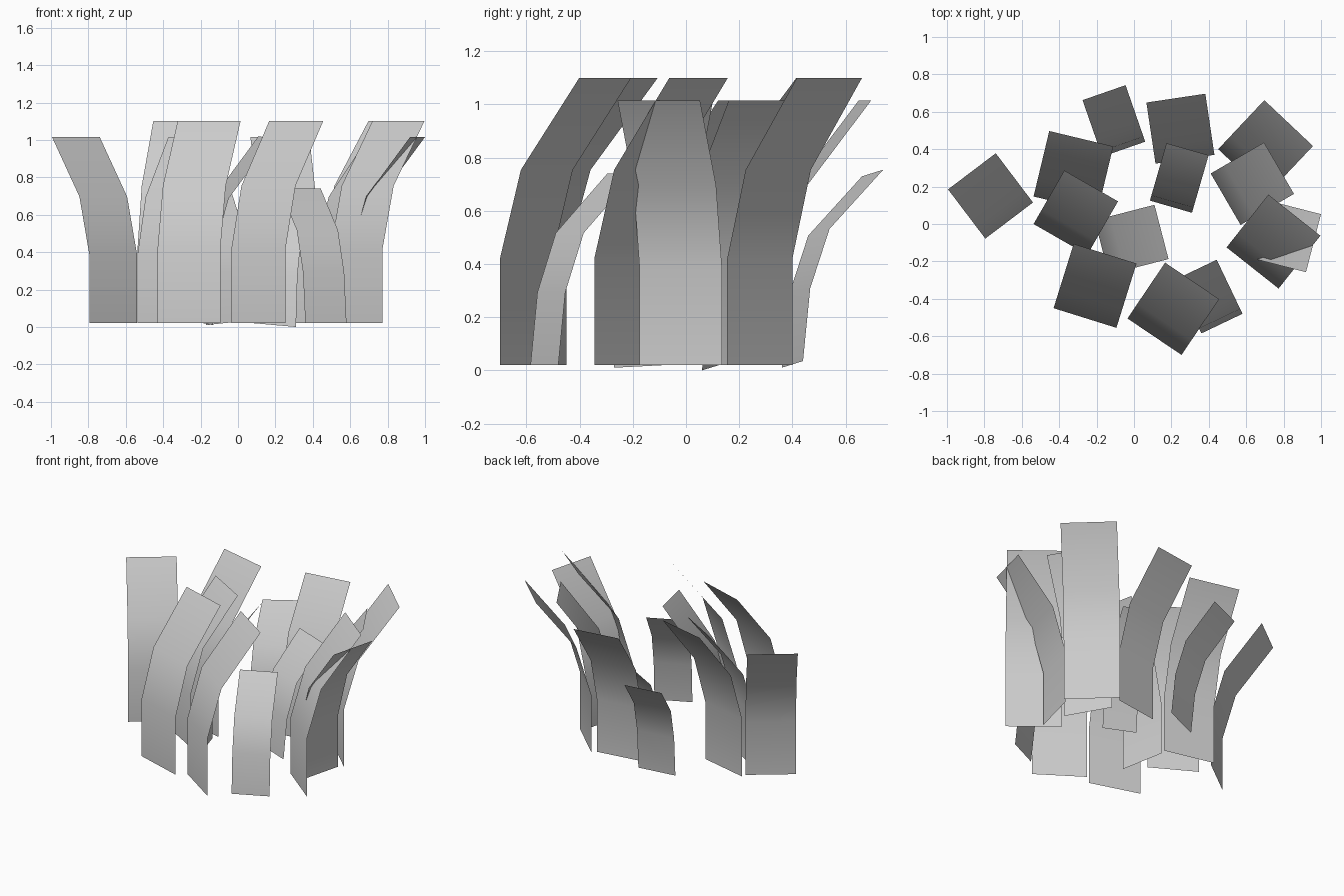
import bpy
import bmesh
from mathutils import Vector

cube = bpy.data.objects.get("Cube")
if cube:
    bpy.data.objects.remove(cube, do_unlink=True)

# One plain grey for every blade
grey = bpy.data.materials.new("plain_grey")
grey.use_nodes = True
colour = (0.6, 0.6, 0.6, 1)
grey.diffuse_color = colour
grey.node_tree.nodes["Principled BSDF"].inputs["Base Color"].default_value = colour

# Blade bend: share of the height against share of the lean
UPRIGHT = ((0, 0), (0.37, 0), (0.68, 0.265), (1, 1))
SWEPT = ((0, 0), (0.38, 0.09), (0.69, 0.33), (1, 1))

# Height, lean and bend of each size
LARGE = (1.08, 0.36, UPRIGHT)
MEDIUM = (0.995, 0.33, UPRIGHT)
SMALL = (0.72, 0.32, SWEPT)


def blade(name, size, left, right, tilt=(0.02, 0.02)):
    """Bent sheet rising from the root line left-right and leaning backwards."""
    height, lean, bend = size
    root = [Vector((*left, tilt[0])), Vector((*right, tilt[1]))]
    across = root[1] - root[0]
    back = Vector((-across.y, across.x, 0)).normalized() * lean
    bm = bmesh.new()
    below = None
    for rise, reach in bend:
        offset = back * reach + Vector((0, 0, height * rise))
        row = [bm.verts.new(corner + offset) for corner in root]
        if below:
            face = bm.faces.new((below[0], below[1], row[1], row[0]))
            face.smooth = True
        below = row
    mesh = bpy.data.meshes.new(name)
    bm.to_mesh(mesh)
    bm.free()
    mesh.materials.append(grey)
    obj = bpy.data.objects.new(name, mesh)
    bpy.context.collection.objects.link(obj)
    return obj


# Large blades
blade("large_blade_front_right", LARGE, (-0.43, -0.45), (-0.094, -0.555))
blade("large_blade_front_middle", LARGE, (-0.035, -0.505), (0.254, -0.7))
blade("large_blade_left", LARGE, (0.495, -0.125), (0.773, -0.345))
blade("large_blade_back_left", LARGE, (0.45, 0.4), (0.71, 0.155))
blade("large_blade_back_right", LARGE, (-0.537, 0.147), (-0.195, 0.065))

# Medium blades
blade("medium_blade_right", MEDIUM, (-0.795, -0.078), (-0.54, 0.115))
blade("medium_blade_back", MEDIUM, (0.115, 0.323), (0.43, 0.37))
blade("medium_blade_inner_right", MEDIUM, (-0.537, 0.0), (-0.25, -0.165))
blade("medium_blade_inner_left", MEDIUM, (0.41, 0.27), (0.57, -0.005))
blade("medium_blade_outer_left", MEDIUM, (0.68, 0.135), (0.6, -0.175))
blade("medium_blade_centre", MEDIUM, (-0.21, 0.02), (-0.135, -0.27), (0.025, 0.01))

# Small blades
blade("small_blade_front", SMALL, (0.36, -0.585), (0.58, -0.48))
blade("small_blade_back_right", SMALL, (-0.17, 0.36), (0.06, 0.44), (0.01, 0.035))
blade("small_blade_centre", SMALL, (0.085, 0.125), (0.31, 0.06), (0.02, 0.0))
